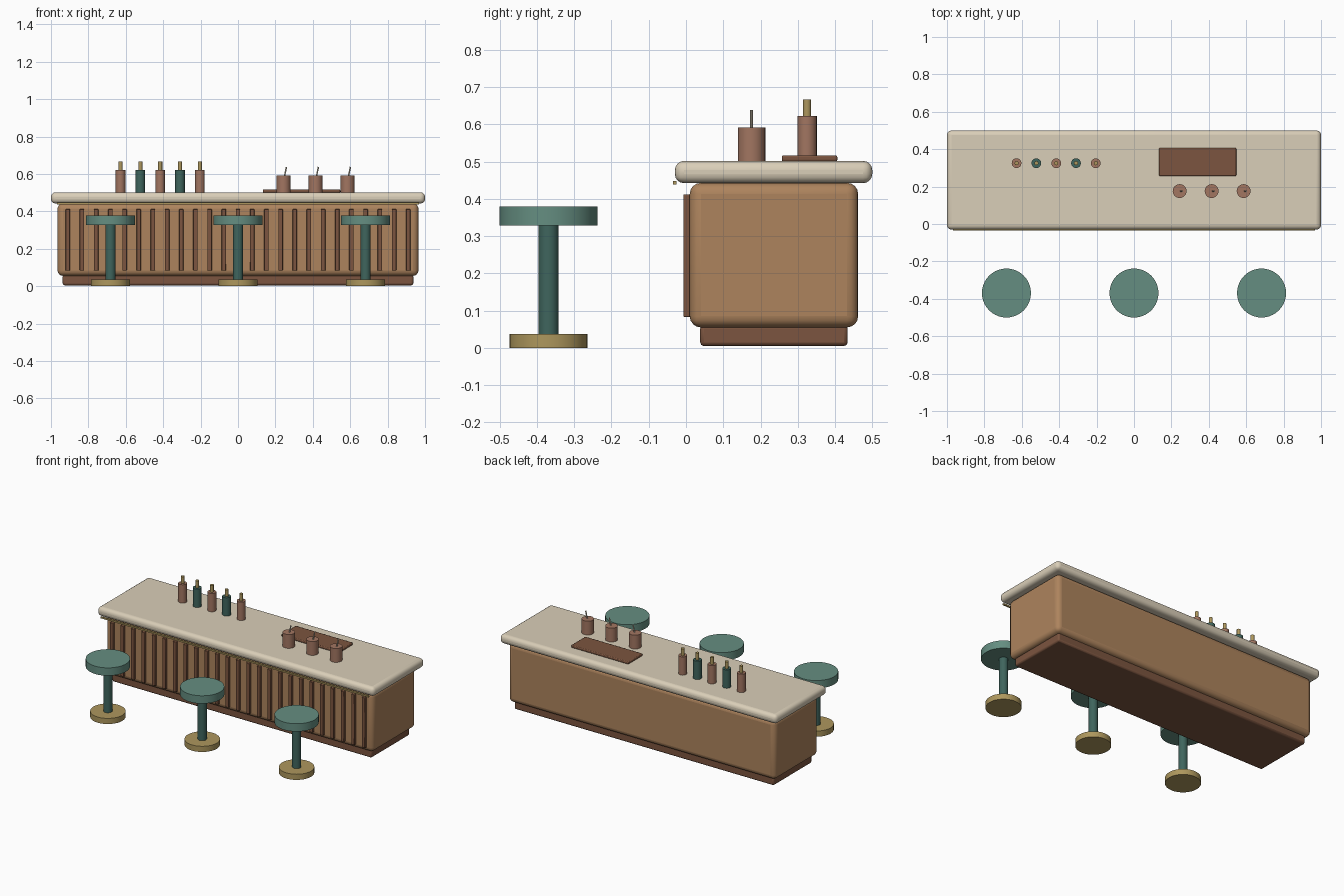
import bpy, math

if "Cube" in bpy.data.objects:
    bpy.data.objects.remove(bpy.data.objects["Cube"])


def material(name, rgb):
    m = bpy.data.materials.new(name)
    m.diffuse_color = (*rgb, 1)
    m.use_nodes = True
    m.node_tree.nodes["Principled BSDF"].inputs["Base Color"].default_value = m.diffuse_color
    return m


WOOD = material("oak", (0.42, 0.23, 0.11))
DARK = material("dark_wood", (0.20, 0.09, 0.05))
STONE = material("cream_stone", (0.70, 0.62, 0.48))
BRASS = material("brass", (0.42, 0.31, 0.11))
TEAL = material("teal_seat", (0.13, 0.27, 0.22))
GREEN = material("dark_green", (0.05, 0.13, 0.11))
CLAY = material("terracotta", (0.36, 0.18, 0.12))


def finish(name, mat, bevel=0, segments=2):
    o = bpy.context.object
    o.name = name
    o.data.materials.append(mat)
    bpy.ops.object.shade_smooth_by_angle(angle=math.radians(35))
    if bevel:
        b = o.modifiers.new("round", 'BEVEL')
        b.width, b.segments = bevel, segments
        b.limit_method = 'ANGLE'
    return o


def box(name, x, y, z, mat, bevel=0, segments=2):
    """Box given as (min, max) pairs."""
    spans = (x, y, z)
    bpy.ops.mesh.primitive_cube_add(size=1, location=[(a + b) / 2 for a, b in spans])
    bpy.context.object.scale = [b - a for a, b in spans]
    bpy.ops.object.transform_apply(location=False, rotation=False, scale=True)
    return finish(name, mat, bevel, segments)


def cylinder(name, x, y, z0, z1, r, mat, sides=32, tilt=0):
    bpy.ops.mesh.primitive_cylinder_add(vertices=sides, radius=r, depth=z1 - z0,
                                        location=(x, y, (z0 + z1) / 2), rotation=(0, tilt, 0))
    return finish(name, mat)


# Counter
box("plinth", (-0.937, 0.937), (0.038, 0.434), (0.005, 0.062), DARK, 0.01)
box("counter_body", (-0.965, 0.965), (0.01, 0.462), (0.055, 0.443), WOOD, 0.03, 4)
box("countertop", (-1, 1), (-0.03, 0.5), (0.442, 0.502), STONE, 0.025, 4)
box("brass_trim", (-0.968, 0.968), (-0.035, -0.025), (0.438, 0.448), BRASS)

# Front slats
for i in range(25):
    x = -0.91 + i * 1.82 / 24
    box(f"slat_{i + 1}", (x - 0.012, x + 0.012), (-0.007, 0.016), (0.083, 0.412), DARK, 0.003)

# Stools
for i, x in enumerate((-0.682, 0, 0.682)):
    cylinder(f"stool_base_{i + 1}", x, -0.369, 0, 0.037, 0.105, BRASS)
    cylinder(f"stool_post_{i + 1}", x, -0.369, 0.03, 0.335, 0.027, GREEN, 24)
    cylinder(f"stool_seat_{i + 1}", x, -0.369, 0.328, 0.379, 0.131, TEAL, 40)

# Bottles
for i in range(5):
    x = -0.628 + i * 0.106
    cylinder(f"bottle_{i + 1}", x, 0.325, 0.5, 0.622, 0.026, GREEN if i % 2 else CLAY, 20)
    cylinder(f"bottle_neck_{i + 1}", x, 0.325, 0.615, 0.667, 0.011, BRASS, 16)

# Serving tray
box("tray", (0.133, 0.547), (0.257, 0.406), (0.5, 0.517), DARK, 0.005)

# Cups with straws
for i in range(3):
    x = 0.244 + i * 0.171
    cylinder(f"cup_{i + 1}", x, 0.176, 0.5, 0.592, 0.037, CLAY, 24)
    cylinder(f"straw_{i + 1}", x + 0.008, 0.176, 0.57, 0.639, 0.004, STONE, 10, 0.21)
